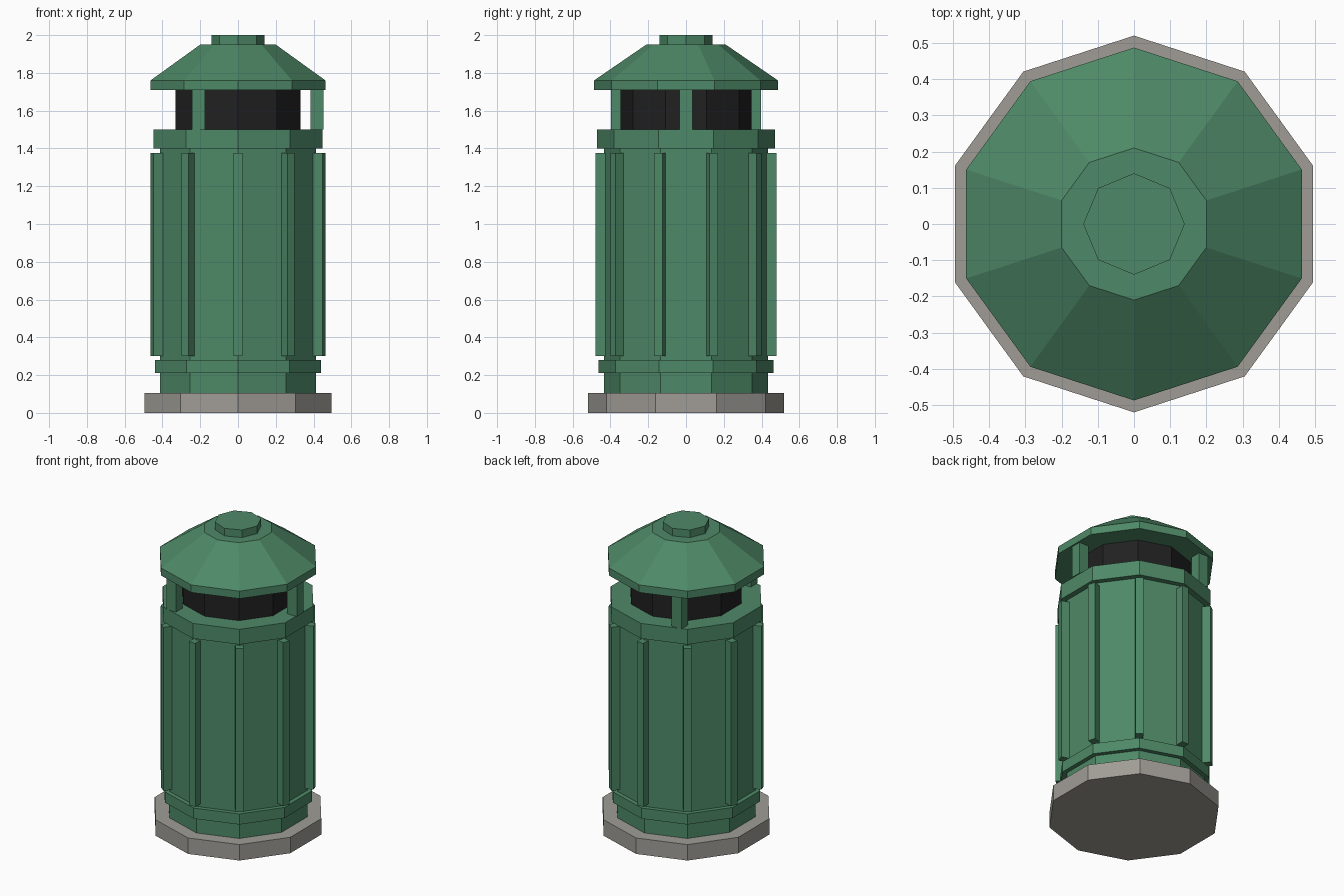
import bpy, bmesh, math
from mathutils import Matrix, Vector

if "Cube" in bpy.data.objects:
    bpy.data.objects.remove(bpy.data.objects["Cube"], do_unlink=True)


def material(name, rgb):
    m = bpy.data.materials.new(name)
    m.use_nodes = True
    color = (*rgb, 1.0)
    m.diffuse_color = color
    m.node_tree.nodes["Principled BSDF"].inputs["Base Color"].default_value = color
    return m


green = material("painted green", (0.076, 0.25, 0.135))
stone = material("grey stone", (0.35, 0.335, 0.305))
dark = material("dark opening", (0.015, 0.015, 0.015))


def finish(name, bm, mat):
    bmesh.ops.recalc_face_normals(bm, faces=bm.faces)
    mesh = bpy.data.meshes.new(name)
    bm.to_mesh(mesh)
    bm.free()
    mesh.materials.append(mat)
    obj = bpy.data.objects.new(name, mesh)
    bpy.context.collection.objects.link(obj)
    return obj


def turned(name, profile, mat, sides=10):
    """Closed polygonal solid from (radius, height) pairs, a corner facing front."""
    bm = bmesh.new()
    rings = []
    for r, z in profile:
        angles = [math.tau * k / sides - math.pi / 2 for k in range(sides)]
        rings.append([bm.verts.new((r * math.cos(a), r * math.sin(a), z)) for a in angles])
    for low, high in zip(rings, rings[1:]):
        for k in range(sides):
            n = (k + 1) % sides
            bm.faces.new((low[k], low[n], high[n], high[k]))
    bm.faces.new(rings[0])
    bm.faces.new(rings[-1])
    return finish(name, bm, mat)


def box(bm, size, centre, turn=0.0):
    """Box placed at centre, then swung about the vertical axis."""
    m = (Matrix.Rotation(turn, 4, 'Z') @ Matrix.Translation(centre)
         @ Matrix.Diagonal((*size, 1.0)))
    bmesh.ops.create_cube(bm, size=1.0, matrix=m)


# Stone footing
turned("base", [(0.52, 0), (0.52, 0.105)], stone)

# Body with lower and upper collars
turned("body", [(0.433, 0.105), (0.433, 0.21), (0.462, 0.21), (0.462, 0.28),
                (0.433, 0.28), (0.433, 1.4), (0.47, 1.4), (0.47, 1.5)], green)

# Vertical ribs on every corner
bm = bmesh.new()
for k in range(10):
    box(bm, (0.06, 0.048, 1.077), (0.448, 0, 0.8385), math.tau * k / 10 + math.pi / 2)
finish("ribs", bm, green)

# Dark core behind the opening
turned("opening_core", [(0.347, 1.5), (0.347, 1.71)], dark)

# Three square posts carrying the roof
bm = bmesh.new()
for k in range(3):
    a = math.tau * k / 3
    box(bm, (0.07, 0.07, 0.21), Vector((0.418 * math.cos(a), 0.418 * math.sin(a), 1.605)))
finish("roof_posts", bm, green)

# Sloped roof and its cap
turned("roof", [(0.487, 1.71), (0.487, 1.76), (0.21, 1.95)], green)
turned("roof_cap", [(0.14, 1.95), (0.14, 2.0)], green, sides=8)
